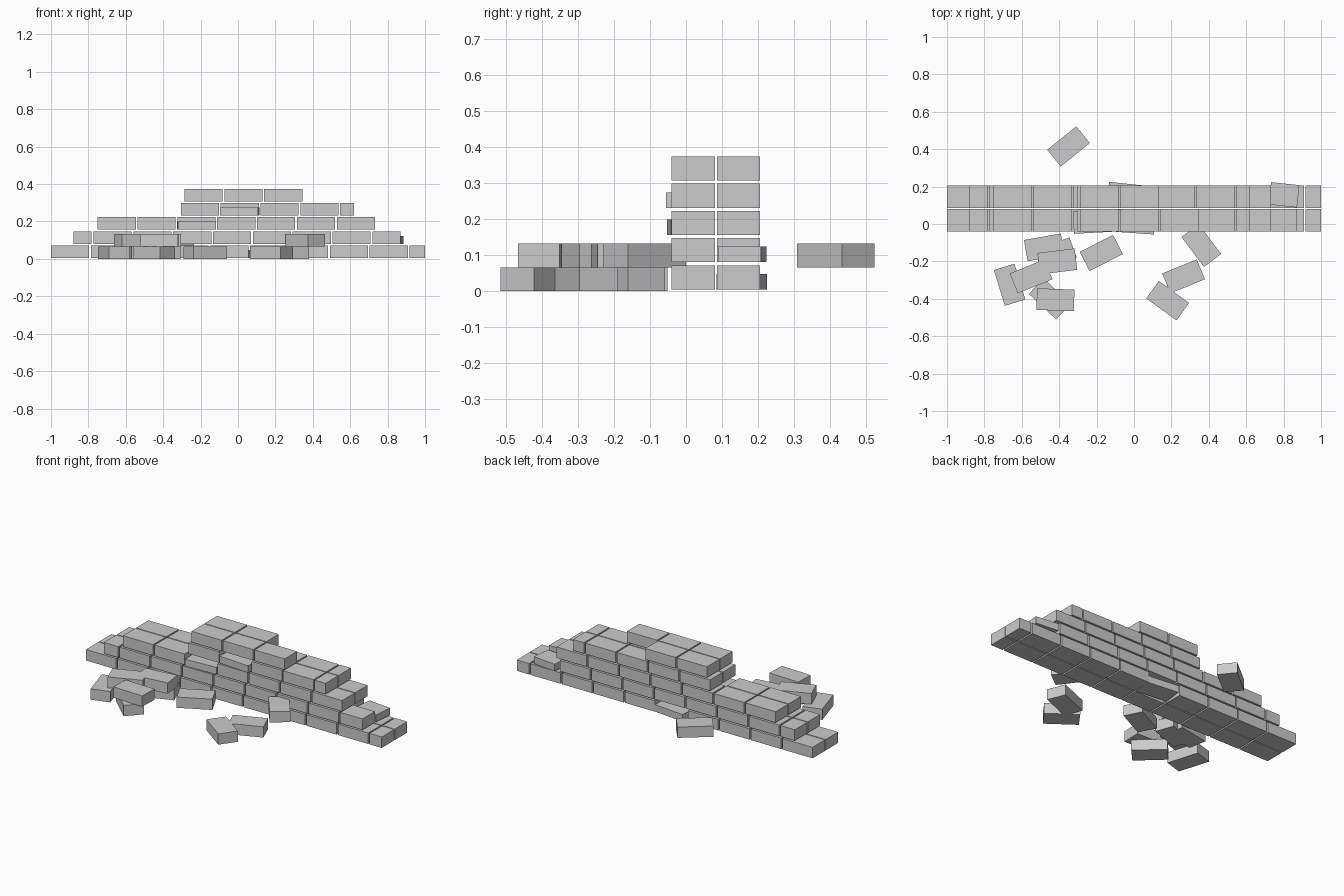
import bpy
from math import radians

if "Cube" in bpy.data.objects:
    bpy.data.objects.remove(bpy.data.objects["Cube"])

grey = bpy.data.materials.new("brick_grey")
grey.diffuse_color = (0.6, 0.6, 0.6, 1)
grey.use_nodes = True
grey.node_tree.nodes["Principled BSDF"].inputs["Base Color"].default_value = grey.diffuse_color

L, W, H = 0.204, 0.12, 0.067      # brick size
PITCH, RISE = 0.213, 0.0755       # spacing along a course, and between courses
FRONT_Y, BACK_Y = 0.02, 0.146     # the two rows of bricks in the wall


def brick(name, x, y, z, length=L, angle=0, height=H, width=W):
    """Box centred on x, y with its bottom at z, turned by angle in degrees."""
    bpy.ops.mesh.primitive_cube_add(size=1, location=(x, y, z + height / 2),
                                    rotation=(0, 0, radians(angle)))
    ob = bpy.context.object
    ob.name = name
    ob.scale = (length, width, height)
    ob.data.materials.append(grey)


# Courses: start x, full bricks in front, full bricks at back, end x of the cut brick
courses = [
    (-1.0, 9, 9, 1.0),
    (-0.773, 7, 7, 0.87),
    (-0.75, 7, 7, None),
    (-0.306, 4, 4, 0.62),
    (-0.286, 3, 2, None),
]
# Slipped thin bricks: (course, side, index) -> dx, dy, angle
slipped = {
    (2, "front", 2): (0, -0.007, 3),
    (3, "front", 1): (0, -0.009, -4),
    (0, "back", 4): (0.008, 0.009, -6),
    (1, "back", 7): (0.008, 0.01, -6),
}

for row, (start, n_front, n_back, end) in enumerate(courses):
    z = 0.005 + row * RISE
    for side, y, count in (("front", FRONT_Y, n_front), ("back", BACK_Y, n_back)):
        spans = [(start + i * PITCH, L) for i in range(count)]
        if end is not None:
            cut = start + count * PITCH
            spans.append((cut, end - cut))
        for i, (x0, length) in enumerate(spans):
            dx, dy, ang = slipped.get((row, side, i), (0, 0, 0))
            brick(f"wall_{side}_brick", x0 + length / 2 + dx, y + dy, z, length, ang,
                  0.043 if ang else H)

# Cut bricks at the left end of the second course
for y in (FRONT_Y, BACK_Y):
    brick("wall_end_brick", -0.831, y, 0.005 + RISE, 0.097)

# Fallen bricks: x, y, angle, layer
fallen = [
    (-0.35, 0.415, 39, 1),
    (-0.48, -0.125, 10, 0),
    (-0.42, -0.16, 20, 0),
    (-0.41, -0.20, 7, 1),
    (-0.665, -0.325, 107, 0),
    (-0.55, -0.28, 22, 1),
    (-0.45, -0.40, -43, 0),
    (-0.42, -0.405, -2, 1),
    (-0.175, -0.155, 27, 0),
    (0.36, -0.115, -53, 1),
    (0.265, -0.28, 22, 0),
    (0.18, -0.41, -36, 0),
]
for x, y, ang, layer in fallen:
    brick("fallen_brick", x, y, layer * 0.066, 0.2, ang, 0.066, 0.115)
